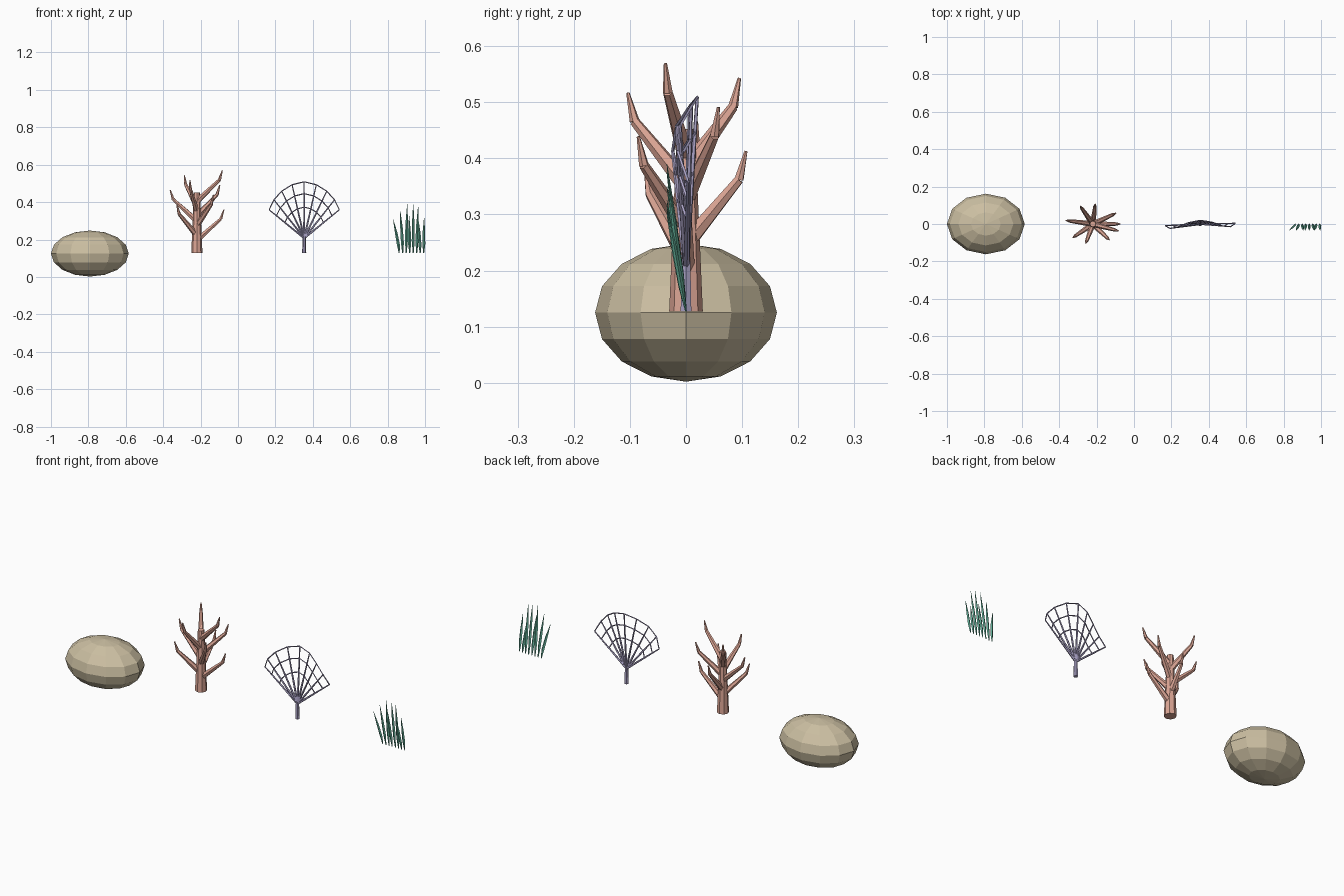
import bpy, bmesh, math
from mathutils import Vector

if "Cube" in bpy.data.objects:
    bpy.data.objects.remove(bpy.data.objects["Cube"])


def material(name, rgb):
    m = bpy.data.materials.new(name)
    m.diffuse_color = (*rgb, 1)
    m.use_nodes = True
    m.node_tree.nodes["Principled BSDF"].inputs["Base Color"].default_value = m.diffuse_color
    return m


def finish(name, bm, mat):
    me = bpy.data.meshes.new(name)
    bmesh.ops.recalc_face_normals(bm, faces=bm.faces)
    bm.to_mesh(me)
    bm.free()
    me.materials.append(mat)
    ob = bpy.data.objects.new(name, me)
    bpy.context.collection.objects.link(ob)
    return ob


def limb(bm, a, b, ra, rb, sides=6):
    # capped tapered cylinder from a to b
    a, b = Vector(a), Vector(b)
    q = (b - a).to_track_quat('Z', 'Y')
    rings = []
    for p, r in ((a, ra), (b, rb)):
        rings.append([bm.verts.new(p + q @ Vector((r * math.cos(k * math.tau / sides),
                                                   r * math.sin(k * math.tau / sides), 0)))
                      for k in range(sides)])
    for k in range(sides):
        n = (k + 1) % sides
        bm.faces.new((rings[0][k], rings[0][n], rings[1][n], rings[1][k]))
    bm.faces.new(rings[0])
    bm.faces.new(rings[1])


sand = material("sand_stone", (0.60, 0.52, 0.36))
pink = material("coral_pink", (0.72, 0.38, 0.30))
violet = material("fan_violet", (0.40, 0.36, 0.56))
green = material("grass_green", (0.13, 0.45, 0.33))
BASE = 0.127

# rock: squashed faceted sphere
bm = bmesh.new()
bmesh.ops.create_uvsphere(bm, u_segments=12, v_segments=8, radius=1)
for v in bm.verts:
    v.co = (v.co.x * 0.208 - 0.792, v.co.y * 0.162, v.co.z * 0.123 + 0.125)
finish("rock", bm, sand)

# branching coral: trunk plus nine elbowed branches in a spiral
bm = bmesh.new()
cx = -0.22
limb(bm, (cx, 0, BASE), (cx, 0, 0.452), 0.03, 0.016, 8)
for i in range(9):
    a = math.radians(222.5 * i)
    dx, dy = math.cos(a), 0.74 * math.sin(a)
    z = 0.2 + 0.026 * i
    root = (cx + 0.005 * dx, 0.005 * dy, z)
    elbow = (cx + 0.128 * dx, 0.128 * dy, z + 0.11)
    tip = (cx + 0.145 * dx, 0.145 * dy, z + 0.161)
    limb(bm, root, elbow, 0.016, 0.009)
    limb(bm, elbow, tip, 0.009, 0.003)
finish("branch_coral", bm, pink)

# sea fan: stem, rippled ribs and three cross arcs
bm = bmesh.new()
fx, fz = 0.354, 0.207


def fan_point(t, f):
    ang = math.radians(51) * t
    r = 0.302 * (1 - 0.2 * abs(t) ** 1.4) * f
    y = (0.02 * math.cos(4.6 * t) + 0.006 * t) * f
    return (fx + r * math.sin(ang), y, fz + r * math.cos(ang))


ts = [i / 4 - 1 for i in range(9)]
limb(bm, (fx, 0, BASE), (fx, 0, fz + 0.01), 0.011, 0.009, 6)
for t in ts:
    limb(bm, (fx, 0, fz), fan_point(t, 1), 0.006, 0.003, 5)
for f in (0.55, 0.79, 1):
    for t, u in zip(ts, ts[1:]):
        limb(bm, fan_point(t, f), fan_point(u, f), 0.003, 0.003, 4)
finish("sea_fan", bm, violet)

# sea grass: blades widest a third of the way up, leaning forward
bm = bmesh.new()
tips = [(0.83, 0.307), (0.868, 0.35), (0.905, 0.39), (0.915, 0.325),
        (0.937, 0.388), (0.963, 0.375), (0.965, 0.3), (0.995, 0.315)]
for i, (tx, tz) in enumerate(tips):
    bx = 0.862 + 0.0187 * i
    h = tz - BASE
    path = [((0, 0), 0.0025), ((0.25, 0.14), 0.008), ((0.6, 0.5), 0.007), ((1, 1), 0.0008)]
    rings = []
    for (s, lean), w in path:
        c = Vector((bx + (tx - bx) * lean, -0.034 * s, BASE + h * s))
        rings.append([bm.verts.new(c + Vector(d)) for d in
                      ((w, 0, 0), (0, w * 0.6, 0), (-w, 0, 0), (0, -w * 0.6, 0))])
    for lo, hi in zip(rings, rings[1:]):
        for k in range(4):
            n = (k + 1) % 4
            bm.faces.new((lo[k], lo[n], hi[n], hi[k]))
    bm.faces.new(rings[0])
    bm.faces.new(rings[-1])
finish("sea_grass", bm, green)
